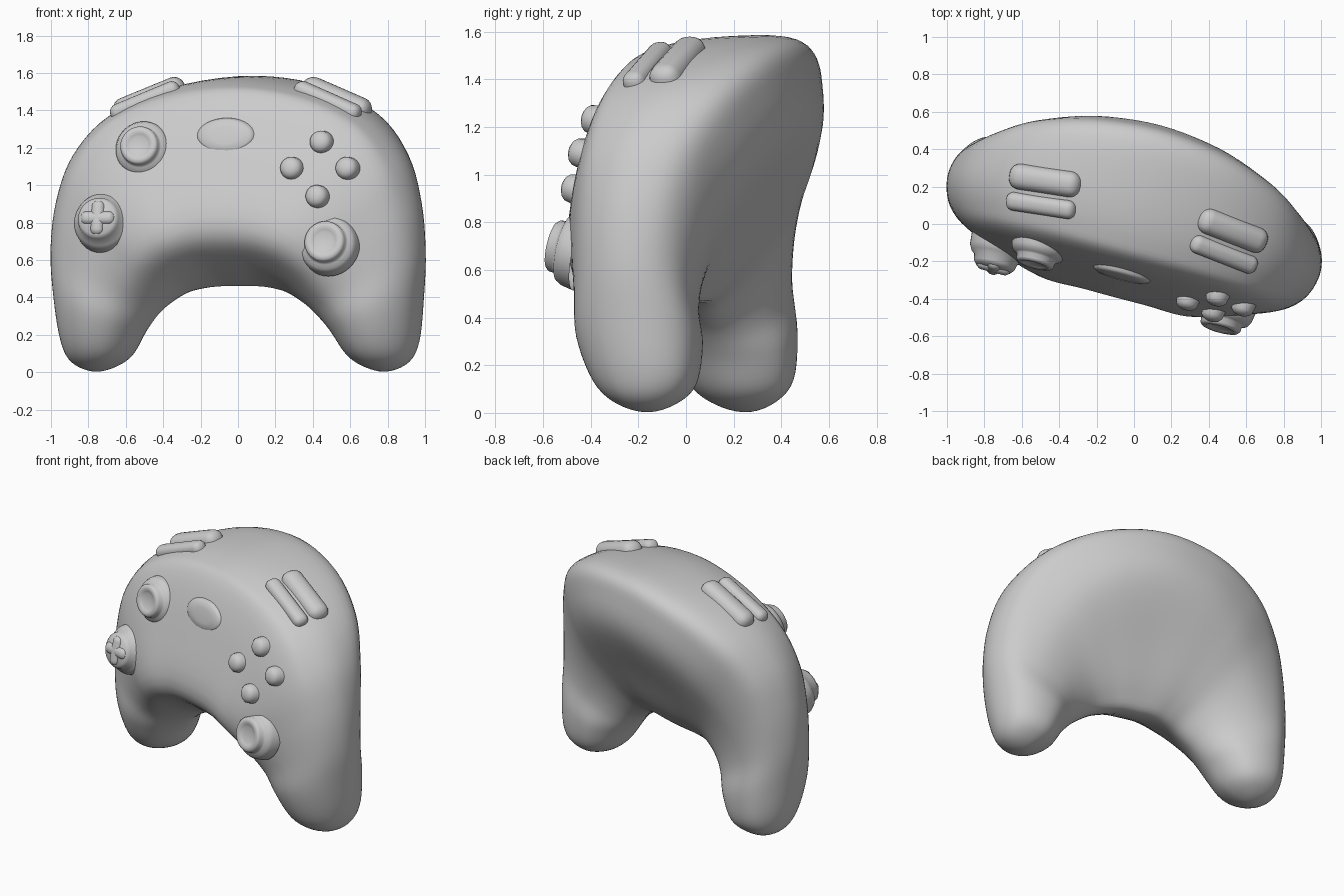
import bpy, bmesh, math
from mathutils import Vector, Matrix
from mathutils.bvhtree import BVHTree

if "Cube" in bpy.data.objects:
    bpy.data.objects.remove(bpy.data.objects["Cube"])

YAW = Matrix.Rotation(math.radians(-15), 4, 'Z')


def add(name, bm, mat=Matrix()):
    bmesh.ops.recalc_face_normals(bm, faces=bm.faces[:])
    for f in bm.faces:
        f.smooth = True
    me = bpy.data.meshes.new(name)
    bm.to_mesh(me)
    bm.free()
    ob = bpy.data.objects.new(name, me)
    ob.matrix_world = YAW @ mat
    bpy.context.collection.objects.link(ob)
    return ob


def spline(a, b, c, d, t):
    return 0.5 * (2*b + (c - a)*t + (2*a - 5*b + 4*c - d)*t*t + (3*b - a - 3*c + d)*t**3)


# Cross-sections: (position from inner to outer arch edge, depth)
MID = [(0, .03), (.12, -.25), (.28, -.405), (.6, -.325), (.89, -.2), (.965, -.08),
       (1, .18), (.99, .465), (.87, .535), (.66, .525), (.34, .33), (.08, .16)]
GRIP = [(0, 0), (.08, -.13), (.25, -.22), (.5, -.25), (.75, -.21), (.93, -.12),
        (1, .01), (.94, .13), (.78, .215), (.52, .245), (.25, .22), (.07, .13)]
# Arch stations: outer x, z, inner x, z, blend to grip, depth scale, depth shift
ARCH = [(.815, .004, .815, .004, 1, 0, .035), (.93, .055, .70, .025, 1, .5, .035),
        (.985, .17, .60, .09, 1, .88, .03), (1.015, .4, .515, .22, 1, 1.08, .003),
        (1.03, .65, .44, .31, .95, 1.02, -.02), (1.0, .92, .37, .37, .83, 1, -.03),
        (.91, 1.17, .28, .425, .63, 1, -.03), (.72, 1.38, .19, .45, .36, 1, -.015),
        (.40, 1.525, .1, .46, .12, 1, 0), (0, 1.58, 0, .46, 0, 1, 0)]


def section(st, side):
    ox, oz, ix, iz, t, k, dv = st
    ring = []
    for (s0, v0), (s1, v1) in zip(MID, GRIP):
        w = t**2.6 if v0 < 0 else t
        s, v = s0 + (s1 - s0)*w, v0 + (v1 - v0)*w
        ring.append(Vector((side*(ix + (ox - ix)*s), .01 + (v - .01)*k + dv, iz + (oz - iz)*s)))
    return ring


# Body shell lofted from grip tip to grip tip
rings = [section(s, -1) for s in ARCH] + [section(s, 1) for s in ARCH[-2::-1]]
N, SUB = 12, 5
rings = [rings[1][6:] + rings[1][:6]] + rings + [rings[-2][6:] + rings[-2][:6]]
fine = []
for j in range(1, len(rings) - 2):
    for m in range(SUB):
        r = [spline(*(rings[j + q][i] for q in (-1, 0, 1, 2)), m / SUB) for i in range(N)]
        fine.append([spline(r[i - 1], r[i], r[(i + 1) % N], r[(i + 2) % N], n / SUB)
                     for i in range(N) for n in range(SUB)])
bm = bmesh.new()
tips = [bm.verts.new(rings[1][0]), bm.verts.new(rings[-2][0])]
loops = [[bm.verts.new(p) for p in r] for r in fine[1:]]
C = N * SUB
for a, b in zip(loops, loops[1:]):
    for i in range(C):
        bm.faces.new((a[i], a[(i + 1) % C], b[(i + 1) % C], b[i]))
for tip, r in zip(tips, (loops[0], loops[-1])):
    for i in range(C):
        bm.faces.new((tip, r[i], r[(i + 1) % C]))
bmesh.ops.recalc_face_normals(bm, faces=bm.faces[:])
tree = BVHTree.FromBMesh(bm)
add("controller_body", bm)

FACE = Vector((0, -.97, .22)).normalized()


def on_face(x, z):
    hit = tree.ray_cast(Vector((x, -2, z)), Vector((0, 1, 0)))[0]
    return Matrix.Translation(hit) @ FACE.to_track_quat('Z', 'Y').to_matrix().to_4x4()


def lathe(name, profile, mat, seg=40):
    bm = bmesh.new()
    vs = [bm.verts.new((r, 0, h)) for r, h in profile]
    es = [bm.edges.new(e) for e in zip(vs, vs[1:])]
    bmesh.ops.spin(bm, geom=vs + es, axis=(0, 0, 1), cent=(0, 0, 0),
                   angle=2*math.pi, steps=seg)
    bmesh.ops.remove_doubles(bm, verts=bm.verts[:], dist=1e-4)
    return add(name, bm, mat)


def bar(name, size, bevel, mat):
    bm = bmesh.new()
    bmesh.ops.create_cube(bm, size=1)
    bmesh.ops.scale(bm, vec=size, verts=bm.verts[:])
    bmesh.ops.bevel(bm, geom=bm.edges[:], offset=bevel, segments=5, profile=.5, affect='EDGES')
    return add(name, bm, mat)


# Thumb sticks with dished caps
STICK = [(.165, -.1), (.155, -.01), (.142, .03), (.122, .045), (.112, .06), (.11, .10),
         (.1, .12), (.08, .125), (.064, .112), (.05, .102), (0, .098)]
lathe("left_stick", [(r*.94, h*.6) for r, h in STICK], on_face(-.458, 1.20))
lathe("right_stick", [(r, h*.6) for r, h in STICK], on_face(.588, .687))

# Directional pad: round base with a soft cross
pad = on_face(-.665, .805)
lathe("pad_base", [(.165, -.1), (.155, .0), (.138, .03), (.12, .045), (.112, .08),
                   (.095, .1), (0, .105)], pad)
for n, size in (("pad_cross_wide", (.19, .075, .07)), ("pad_cross_tall", (.075, .19, .07))):
    bar(n, size, .034, pad @ Matrix.Translation((0, 0, .085)))

# Four domed face buttons
DOME = [(.072, -.04), (.062, .0), (.057, .025), (.044, .04), (.025, .049), (0, .051)]
for i, (dx, dz) in enumerate(((0, .14), (-.147, 0), (.147, 0), (0, -.15))):
    lathe(f"face_button_{i + 1}", DOME, on_face(.53 + dx, 1.09 + dz), 24)

# Oval centre button
lathe("centre_button", [(1.08, -.02), (1, -.002), (.88, .008), (.5, .012), (0, .014)],
      on_face(.005, 1.265) @ Matrix.Diagonal((.155, .095, 1, 1)))

# Shoulder buttons and triggers, mirrored
for side, label in ((-1, "left"), (1, "right")):
    for part, x, y, size, bev in (("trigger", .525, .10, (.41, .14, .14), .06),
                                  ("bumper", .51, -.035, (.40, .1, .12), .042)):
        hit, nor = tree.ray_cast(Vector((side*x, y, 3)), Vector((0, 0, -1)))[:2]
        nor = (nor + Vector((side*.38, -.15, .9)).normalized()).normalized()
        ax = Vector((1, -side*.11, -side*.42))
        ax = (ax - nor*ax.dot(nor)).normalized()
        rot = Matrix((ax, nor.cross(ax), nor)).transposed().to_4x4()
        bar(f"{label}_{part}", size, bev, Matrix.Translation(hit - nor*.027) @ rot)
